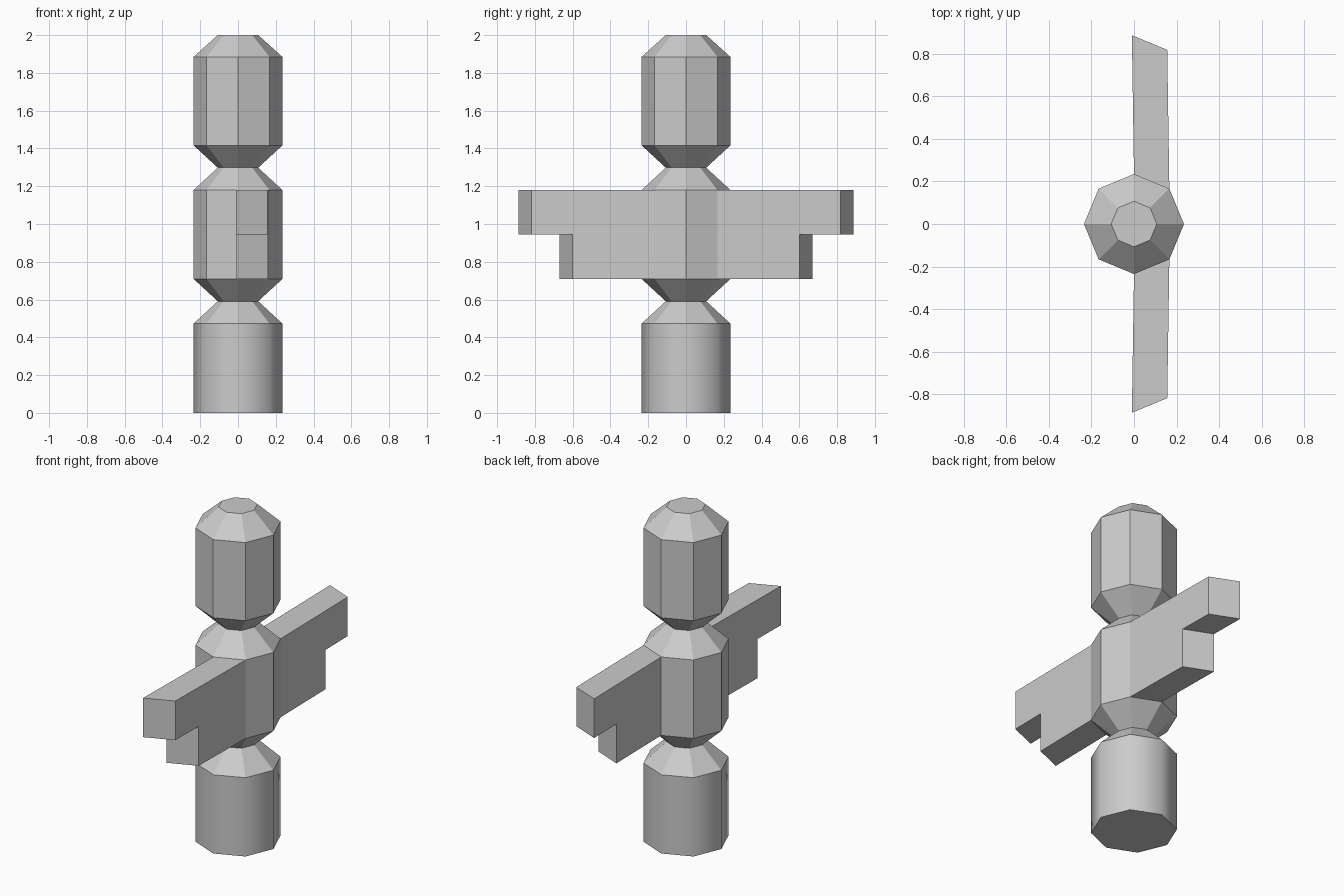
import bpy, bmesh
from math import sin, cos, pi

if "Cube" in bpy.data.objects:
    bpy.data.objects.remove(bpy.data.objects["Cube"])

R, NECK, SIDES = 0.235, 0.107, 8


def finish(name, bm):
    bmesh.ops.recalc_face_normals(bm, faces=bm.faces)
    me = bpy.data.meshes.new(name)
    bm.to_mesh(me)
    bm.free()
    ob = bpy.data.objects.new(name, me)
    bpy.context.collection.objects.link(ob)
    return ob


def segment(name, profile, caps=(), smooth_band=None, open_faces=()):
    """Octagonal lathe of (radius, z) points; open_faces holds (band, side) left out."""
    bm = bmesh.new()
    rings = [[bm.verts.new((r * cos(2 * pi * i / SIDES), r * sin(2 * pi * i / SIDES), z))
              for i in range(SIDES)] for r, z in profile]
    for b in range(len(rings) - 1):
        lo, hi = rings[b], rings[b + 1]
        for i in range(SIDES):
            if (b, i) in open_faces:
                continue
            j = (i + 1) % SIDES
            f = bm.faces.new((lo[i], lo[j], hi[j], hi[i]))
            f.smooth = b == smooth_band
    for c in caps:
        bm.faces.new(rings[c])
    # horizontal ring edges stay crisp
    for e in bm.edges:
        if abs(e.verts[0].co.z - e.verts[1].co.z) < 1e-5:
            e.smooth = False
    return finish(name, bm)


# Stacked column: smooth base, faceted middle and top
segment("base_segment", [(R, 0), (R, 0.473), (NECK, 0.591)], caps=(0,), smooth_band=0)
segment("middle_segment", [(NECK, 0.591), (R, 0.709), (R, 1.18), (NECK, 1.298)],
        open_faces={(1, 1), (1, 6)})
segment("top_segment", [(NECK, 1.298), (R, 1.416), (R, 1.885), (NECK, 2.0)], caps=(3,))

# Stepped wings: one octagon side drawn out along y, tip sheared like that side
h = R * cos(pi / 4)
outline = [(0, 0.709), (0.435, 0.709), (0.435, 0.945), (0.652, 0.945), (0.652, 1.18), (0, 1.18)]
bm = bmesh.new()
left, right = [], []
for d, z in outline:
    drift = -0.01 * d / 0.652
    left.append(bm.verts.new((drift, R + d, z)))
    right.append(bm.verts.new((h + drift, h + d, z)))
bm.faces.new(left)
bm.faces.new(right)
for k in range(len(outline) - 1):
    bm.faces.new((left[k], left[k + 1], right[k + 1], right[k]))
# close the root only for consistent normals, then reopen it
root = bm.faces.new((left[-1], left[0], right[0], right[-1]))
bmesh.ops.recalc_face_normals(bm, faces=bm.faces)
bmesh.ops.delete(bm, geom=[root], context='FACES_ONLY')
wings = finish("wings", bm)
mirror = wings.modifiers.new("mirror", 'MIRROR')
mirror.use_axis = (False, True, False)
mirror.use_mirror_merge = False
